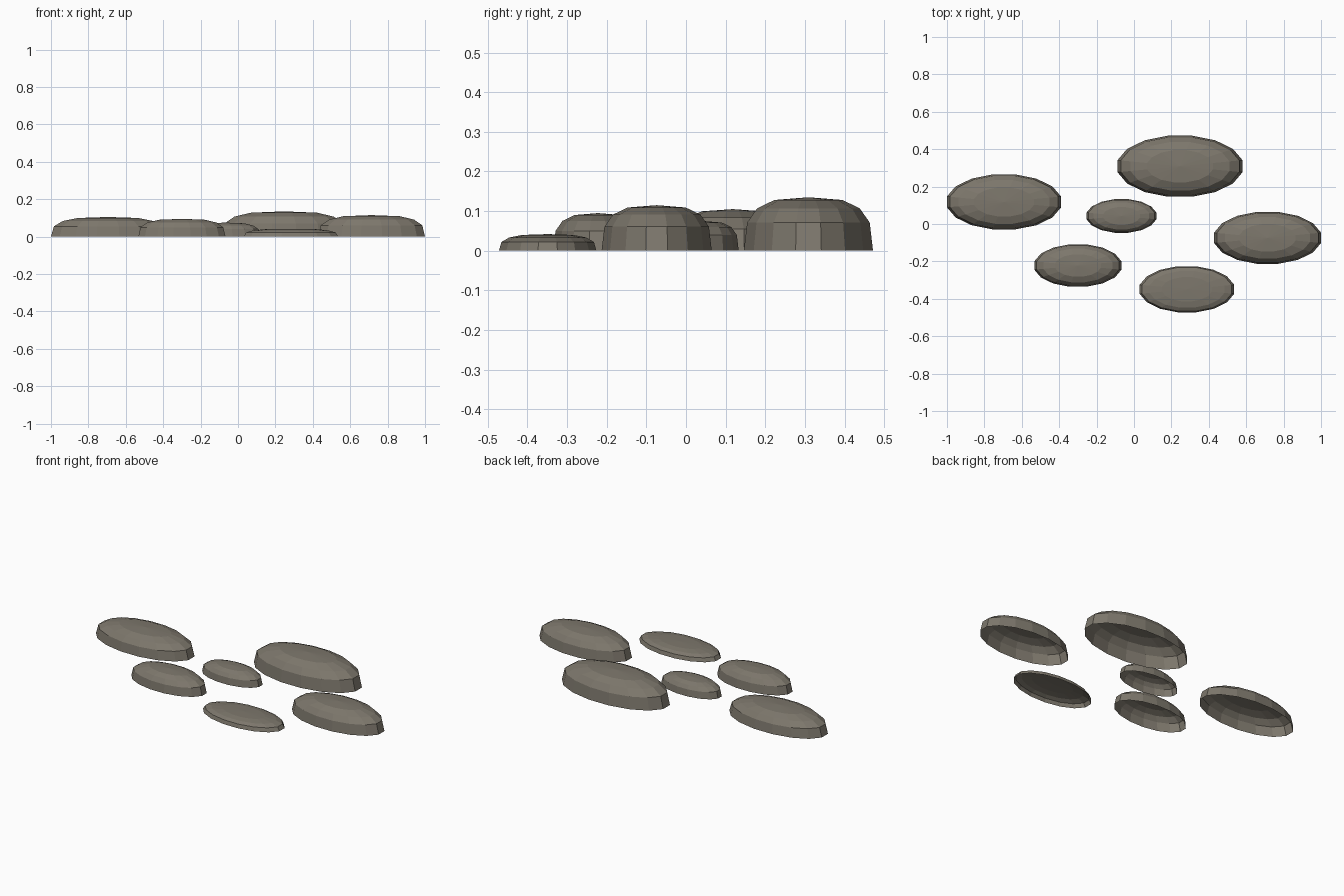
import bpy, bmesh, math

if "Cube" in bpy.data.objects:
    bpy.data.objects.remove(bpy.data.objects["Cube"])

SIDES, RINGS, POWER = 16, 4, 2 / 3

stone_mat = bpy.data.materials.new("warm grey stone")
stone_mat.diffuse_color = (0.205, 0.185, 0.15, 1)
stone_mat.use_nodes = True
stone_mat.node_tree.nodes["Principled BSDF"].inputs["Base Color"].default_value = stone_mat.diffuse_color


def stone(name, cx, cy, hx, hy, height):
    """Rounded, flat-faced dome, open underneath."""
    bm = bmesh.new()
    k = 1 / math.cos(math.pi / SIDES)      # flat sides lie on the extents
    loops = []
    for i in range(RINGS):
        lat = math.pi / 2 * i / RINGS
        r, z = math.cos(lat) ** POWER * k, math.sin(lat) ** POWER * height
        loops.append([bm.verts.new((hx * r * math.cos(a), hy * r * math.sin(a), z))
                      for a in (2 * math.pi * (j + 0.5) / SIDES for j in range(SIDES))])
    for low, high in zip(loops, loops[1:]):
        for j in range(SIDES):
            n = (j + 1) % SIDES
            bm.faces.new((low[j], low[n], high[n], high[j]))
    top = bm.verts.new((0, 0, height))
    for j in range(SIDES):
        bm.faces.new((loops[-1][j], loops[-1][(j + 1) % SIDES], top))
    mesh = bpy.data.meshes.new(name)
    bm.to_mesh(mesh)
    bm.free()
    mesh.materials.append(stone_mat)
    ob = bpy.data.objects.new(name, mesh)
    ob.location = (cx, cy, 0)
    bpy.context.collection.objects.link(ob)


# name, centre x, centre y, half length, half width, height
stone("left_stone", -0.695, 0.118, 0.305, 0.147, 0.105)
stone("back_stone", 0.246, 0.309, 0.334, 0.163, 0.135)
stone("middle_stone", -0.067, 0.043, 0.187, 0.090, 0.075)
stone("right_stone", 0.714, -0.074, 0.286, 0.139, 0.115)
stone("front_left_stone", -0.300, -0.222, 0.233, 0.113, 0.095)
stone("front_right_stone", 0.283, -0.349, 0.2525, 0.123, 0.042)
